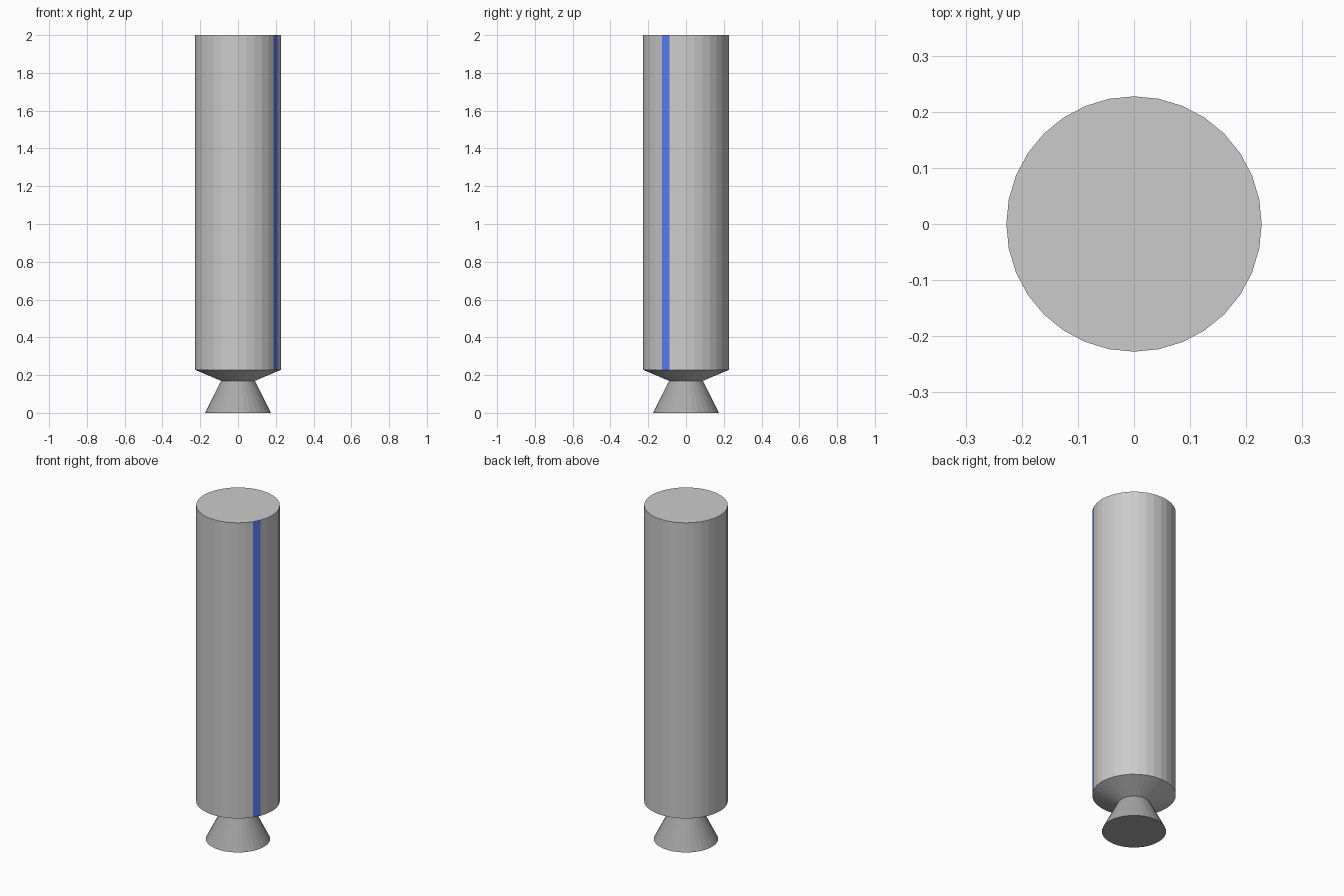
import bpy, bmesh
from math import cos, sin, tau

if "Cube" in bpy.data.objects:
    bpy.data.objects.remove(bpy.data.objects["Cube"])

SIDES = 32


def material(name, rgb):
    m = bpy.data.materials.new(name)
    m.diffuse_color = (*rgb, 1)
    m.use_nodes = True
    m.node_tree.nodes["Principled BSDF"].inputs["Base Color"].default_value = m.diffuse_color
    return m


def lathe(name, profile, mats=(), cap_bottom=True, cap_top=True):
    """Spin (radius, z) points, listed bottom to top, into a faceted solid."""
    bm = bmesh.new()
    rings = [[bm.verts.new((r * cos(tau * i / SIDES), r * sin(tau * i / SIDES), z))
              for i in range(SIDES)] for r, z in profile]
    for a, b in zip(rings, rings[1:]):
        for i in range(SIDES):
            j = (i + 1) % SIDES
            bm.faces.new((a[i], a[j], b[j], b[i]))
    if cap_bottom:
        bm.faces.new(rings[0][::-1])
    if cap_top:
        bm.faces.new(rings[-1])
    mesh = bpy.data.meshes.new(name)
    bm.to_mesh(mesh)
    bm.free()
    for m in mats:
        mesh.materials.append(m)
    obj = bpy.data.objects.new(name, mesh)
    bpy.context.collection.objects.link(obj)
    return obj


grey = material("body_grey", (0.8, 0.8, 0.8))
blue = material("stripe_blue", (0.1, 0.2, 0.9))
dark = material("nozzle_grey", (0.4, 0.4, 0.4))

# Tank body with its tapered underside
body = lathe("tank_body", [(0.09, 0.17), (0.2275, 0.228), (0.2275, 2.0)],
             (grey, blue), cap_bottom=False)

# Blue stripe: a single side panel of the tank, right and slightly to the front
body.data.polygons[SIDES + SIDES - 3].material_index = 1

# Flared engine nozzle
lathe("engine_nozzle", [(0.175, 0.0), (0.09, 0.17)], (dark,), cap_top=False)
